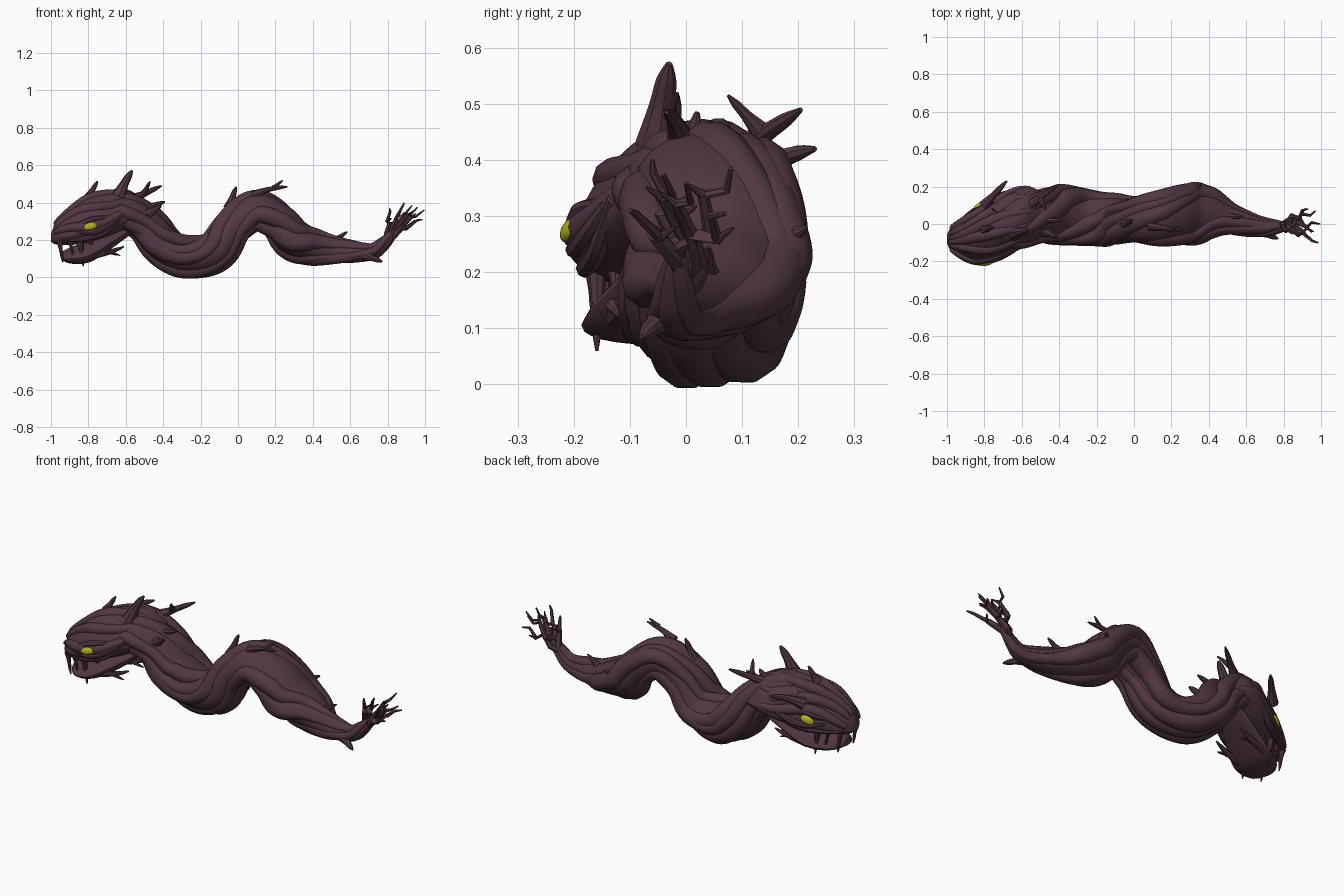
import bpy, bmesh, math, random
from mathutils import Vector
from mathutils.bvhtree import BVHTree

random.seed(4)
if "Cube" in bpy.data.objects:
    bpy.data.objects.remove(bpy.data.objects["Cube"], do_unlink=True)


def material(name, rgb):
    mat = bpy.data.materials.new(name)
    mat.use_nodes = True
    mat.diffuse_color = (*rgb, 1)
    mat.node_tree.nodes["Principled BSDF"].inputs["Base Color"].default_value = (*rgb, 1)
    return mat


bark = material("dark plum bark", (.083, .039, .056))
yellow = material("yellow eye", (.45, .44, .01))
parts = []


def finish(name, bm, mat):
    bmesh.ops.recalc_face_normals(bm, faces=bm.faces)
    mesh = bpy.data.meshes.new(name)
    bm.to_mesh(mesh)
    mesh.materials.append(mat)
    part = bpy.data.objects.new(name, mesh)
    bpy.context.collection.objects.link(part)
    parts.append(part)
    return part


def loft(name, rings):
    """Skin a list of closed rings and cap both ends."""
    bm = bmesh.new()
    loops = [[bm.verts.new(point) for point in ring] for ring in rings]
    count = len(loops[0])
    for a, b in zip(loops, loops[1:]):
        for i in range(count):
            j = (i + 1) % count
            bm.faces.new((a[i], a[j], b[j], b[i]))
    bm.faces.new(loops[0])
    bm.faces.new(loops[-1])
    return finish(name, bm, bark)


def spline(table, steps):
    """Catmull-Rom interpolation through rows of any width."""
    rows = [table[0], *table, table[-1]]
    out = []
    for before, start, end, after in zip(rows, rows[1:], rows[2:], rows[3:]):
        for k in range(steps):
            t = k / steps
            out.append([b + .5 * t * (c - a + t * (2 * a - 5 * b + 4 * c - d
                                                   + t * (3 * b - a - 3 * c + d)))
                        for a, b, c, d in zip(before, start, end, after)])
    return out + [list(table[-1])]


def frames(points):
    """Side and normal vectors along a path."""
    span = (points[-1] - points[0]).normalized()
    ref = Vector((1, 0, 0)) if abs(span.y) > .7 else Vector((0, 1, 0))
    result = []
    for i in range(len(points)):
        ahead = points[min(i + 1, len(points) - 1)]
        tangent = (ahead - points[max(i - 1, 0)]).normalized()
        side = (ref - tangent * ref.dot(tangent)).normalized()
        result.append((side, side.cross(tangent)))
    return result


def tube(name, points, widths, heights, sides=10):
    angles = [math.tau * i / sides for i in range(sides)]
    loft(name, [[p + side * w * math.cos(a) + normal * h * math.sin(a) for a in angles]
                for p, (side, normal), w, h in zip(points, frames(points), widths, heights)])


def vine(name, spots, radii, steps=4, sides=8):
    """Smooth round tube through a few spots."""
    rows = spline([(*spot, r) for spot, r in zip(spots, radii)], steps)
    thick = [max(row[3], .001) for row in rows]
    tube(name, [Vector(row[:3]) for row in rows], thick, thick, sides)


def thorn(name, base, tip, radius, bend=0):
    """Tapered spike that sags or lifts in the middle."""
    base, tip = Vector(base), Vector(tip)
    lift = Vector((0, 0, bend))
    vine(name, [base, base.lerp(tip, .4) + lift, base.lerp(tip, .75) + lift * .7, tip],
         [radius, radius * .6, radius * .45, radius * .15], 3)


# Body core: x, z and radius along the arches; sway and width follow rules
body = spline([
    (-.72, .36, .09), (-.62, .36, .11), (-.5, .288, .11), (-.41, .185, .118), (-.3, .118, .115),
    (-.19, .115, .11), (-.1, .16, .11), (-.02, .275, .105), (.1, .357, .11), (.22, .3, .115),
    (.3, .215, .12), (.39, .175, .108), (.5, .145, .08), (.62, .13, .062), (.72, .135, .046),
    (.78, .18, .036), (.83, .235, .022)], 7)


def sway(x):
    return .035 + .02 * math.cos(8.4 * (x + .45)) - .1 * max(0, abs(x) - .4)


spine = [Vector((x, sway(x), z)) for x, z, r in body]
tall = [r for x, z, r in body]
wide = [r * min(1.4, .7 + 6 * r) for r in tall]
axes = frames(spine)
tube("body_core", spine, [w * .84 for w in wide], [h * .84 for h in tall], 18)

# Twisted vines wound along the body
strands = 8
for k in range(strands):
    phase = math.tau * k / strands + random.uniform(-.2, .2)
    twist = random.uniform(4.7, 6.3)
    share = random.uniform(.3, .42)
    path, radii = [], []
    for i, (p, (side, normal), w, h) in enumerate(zip(spine, axes, wide, tall)):
        t = i / (len(spine) - 1)
        a = phase + twist * t + .3 * math.sin(9 * t + k)
        path.append(p + side * (w - share * h) * math.cos(a)
                    + normal * h * (1 - share) * math.sin(a))
        radii.append(h * share * (1 + .18 * math.sin(23 * t + 2 * k)) + .003)
    tube(f"body_vine_{k + 1}", path, radii, radii)


def skull_point(row, a, scale=1):
    """Point on a roof-shaped section: x, centre y, top z, bottom z, half width."""
    x, centre, top, bottom, half = row
    c, s = math.cos(a), math.sin(a)
    mid = bottom + (top - bottom) * .3
    reach = (top - mid) if s > 0 else (mid - bottom)
    return Vector((x, centre + scale * half * c * (1 - .25 * max(s, 0)), mid + scale * s * reach))


def skull_loft(name, rows, sides=24):
    return loft(name, [[skull_point(row, math.tau * i / sides) for i in range(sides)]
                       for row in rows])


# Head and lower jaw
skull = spline([
    (-1, -.08, .235, .19, .025), (-.965, -.08, .305, .175, .08), (-.88, -.07, .38, .175, .135),
    (-.79, -.045, .44, .185, .16), (-.68, .005, .47, .215, .17), (-.58, .045, .465, .26, .16),
    (-.5, .055, .4, .28, .12)], 5)
head = skull_loft("head", skull)
skull_loft("lower_jaw", spline([
    (-.945, -.085, .135, .095, .04), (-.9, -.08, .16, .075, .095), (-.82, -.06, .19, .075, .125),
    (-.74, -.03, .23, .11, .125), (-.56, .05, .32, .24, .08)], 4))

# Vines that run from the snout back over the crown
crown_vines = 6
for k in range(crown_vines):
    rows = skull[4:-4]
    path, radii = [], []
    for i, row in enumerate(rows):
        t = i / (len(rows) - 1)
        a = .25 + .53 * k + .18 * math.sin(5 * t + k)
        path.append(skull_point(row, a, .9))
        radii.append(.008 + .024 * math.sin(math.pi * (.1 + .8 * t)))
    tube(f"crown_vine_{k + 1}", path, radii, radii)

# Eyes, brows, lips, fangs and chin tendrils on both sides of the head
skin = BVHTree.FromPolygons([v.co for v in head.data.vertices],
                            [p.vertices[:] for p in head.data.polygons])


def on_head(x, z, side):
    """Spot and normal where a sideways line meets the head."""
    return skin.ray_cast(Vector((x, side, z)), Vector((0, -side, 0)))[:2]


def eye(name, spot, normal):
    bm = bmesh.new()
    bmesh.ops.create_uvsphere(bm, u_segments=14, v_segments=8, radius=1)
    along = Vector((1, 0, .3))
    along = (along - normal * along.dot(normal)).normalized()
    across = normal.cross(along)
    for v in bm.verts:
        v.co = (spot + along * v.co.x * .038 + across * v.co.y * .021
                + normal * (v.co.z * .013 + .008))
    finish(name, bm, yellow)


for side, label in ((-1, "right"), (1, "left")):
    shift = -.03 if side > 0 else 0
    eye(f"{label}_eye", *on_head(-.79 + shift, .272, side))
    ridges = {"brow": [(-.89, .275), (-.84, .285), (-.78, .308), (-.7, .32)],
              "lower_lid": [(-.87, .25), (-.79, .24), (-.71, .27), (-.64, .32)],
              "lip": [(-.94, .205), (-.84, .207), (-.72, .24), (-.62, .33)]}
    for name, spots in ridges.items():
        vine(f"{label}_{name}", [on_head(x + shift, z, side)[0] for x, z in spots],
             [.008, .016, .018, .012])
    for k, drop in enumerate((.12, .08, .14, .06)):
        root = on_head(-.955 + .055 * k, .2, side)[0] - Vector((0, side * .012, 0))
        thorn(f"{label}_fang_{k + 1}", root, root + Vector((.018, 0, -drop)), .01 + drop * .06)
    y = -.04 + side * .09
    thorn(f"{label}_chin_tendril", (-.79, y, .12), (-.61, y + .03, .165), .025, -.01)
    thorn(f"{label}_chin_barb", (-.71, y, .14), (-.63, y + .015, .118), .014)

# Broken twigs and thorns on the back
thorn("crown_horn", (-.64, -.05, .43), (-.565, -.03, .572), .04, .01)
thorn("brow_thorn", (-.8, -.03, .43), (-.75, -.015, .515), .025)
thorn("side_horn", (-.8, .1, .36), (-.68, .23, .42), .032, .01)
thorn("upper_neck_twig", (-.56, .1, .42), (-.41, .205, .49), .028)
thorn("forked_neck_twig", (-.5, .13, .455), (-.47, .075, .515), .018)
thorn("lower_neck_twig", (-.5, .02, .37), (-.39, .02, .405), .026)
thorn("neck_knot", (-.48, -.04, .34), (-.41, -.07, .385), .03)
thorn("crest_thorn", (-.05, 0, .37), (-.01, .02, .485), .03)
thorn("crest_twig", (.08, -.01, .44), (.265, -.035, .485), .024, .01)
thorn("forked_crest_twig", (.19, -.03, .48), (.24, -.015, .52), .014)
thorn("flank_thorn", (.3, .16, .25), (.36, .215, .28), .025)
thorn("rear_thorn", (.52, .04, .2), (.585, .04, .245), .02)
thorn("tail_knot", (.68, -.04, .12), (.77, -.08, .085), .03)

# Bare branches at the tail: each kinks its way from the stump to an end point
stump = Vector((.8, -.005, .2))
tips = [(.985, -.1, .31), (.995, 0, .36), (.97, .07, .305), (.93, .08, .385),
        (.89, -.06, .4), (.96, -.04, .375), (.81, -.04, .37)]
for k, tip in enumerate(tips):
    path, radii = [], []
    for j in range(6):
        t = j / 5
        bulge = math.sin(math.pi * t)
        kink = .016 * bulge * (-1) ** (j + k)
        path.append(stump.lerp(Vector(tip), t) + Vector((kink * .6, -kink, kink + .012 * bulge)))
        radii.append(.022 - .018 * t)
    tube(f"tail_branch_{k + 1}", path, radii, radii, 6)
    thorn(f"tail_twig_{k + 1}", path[3], path[3] + Vector((.025, .03 * (-1) ** k, .02)), .01)

# Smooth shading with crisp creases
bpy.ops.object.select_all(action='DESELECT')
for part in parts:
    part.select_set(True)
bpy.context.view_layer.objects.active = parts[0]
bpy.ops.object.shade_smooth_by_angle(angle=math.radians(40))
